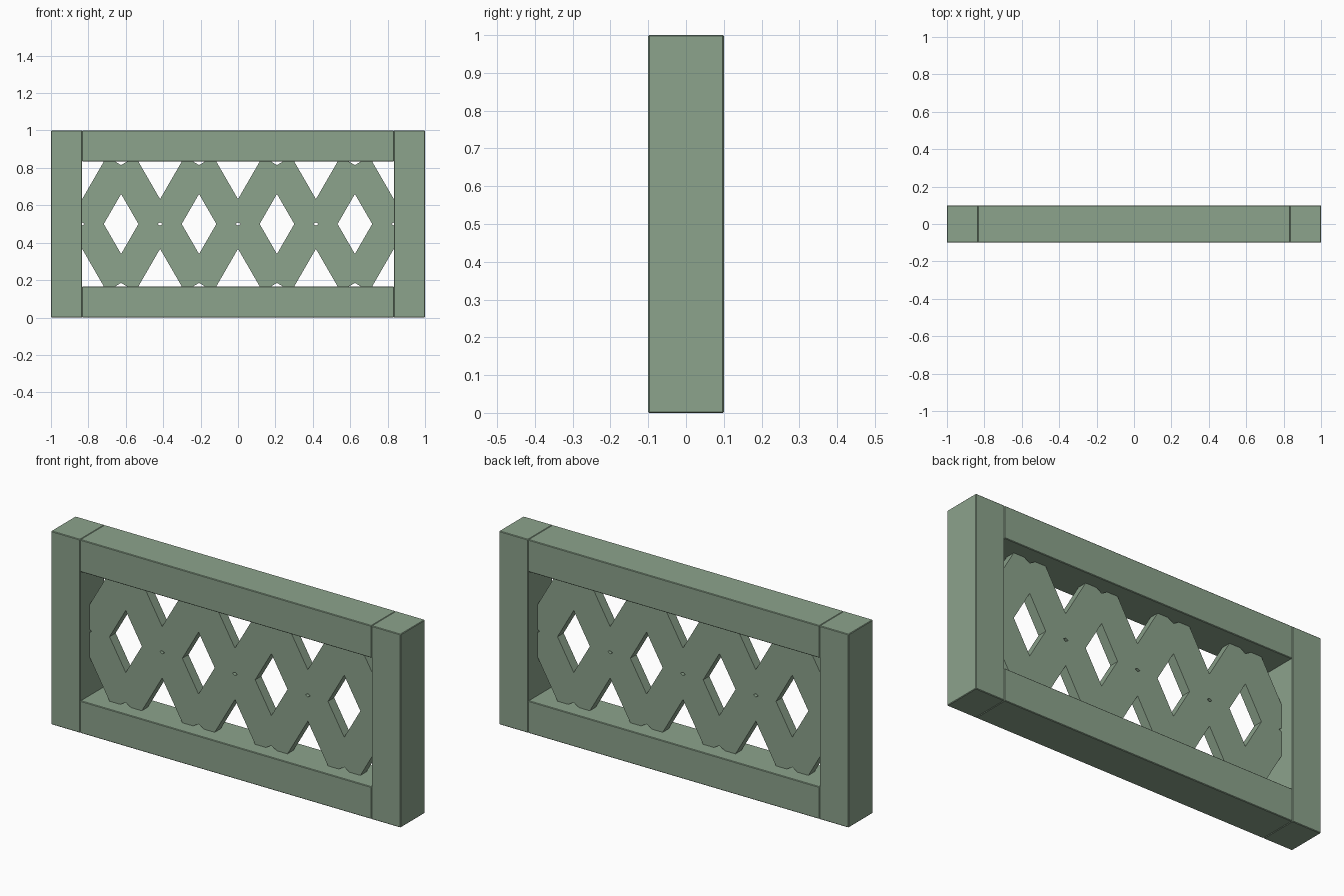
import bpy, math
from mathutils import Matrix, Vector

if "Cube" in bpy.data.objects:
    bpy.data.objects.remove(bpy.data.objects["Cube"])

mat = bpy.data.materials.new("sage green")
mat.diffuse_color = (0.262, 0.366, 0.262, 1)
mat.use_nodes = True
mat.node_tree.nodes["Principled BSDF"].inputs["Base Color"].default_value = mat.diffuse_color

T = 1 / 6            # width of posts, rails and lattice strips
CELL = (2 - 2 * T) / 4


def box(name, centre, size, angle=0, bevel=0.0):
    bpy.ops.mesh.primitive_cube_add(size=1)
    ob = bpy.context.object
    ob.name = name
    ob.data.transform(Matrix.Diagonal((*size, 1)))
    ob.data.transform(Matrix.Rotation(angle, 4, 'Y'))
    ob.location = centre
    ob.data.materials.append(mat)
    if bevel:
        m = ob.modifiers.new("edge", 'BEVEL')
        m.width = bevel
        m.segments = 1
    return ob


# frame: two full-height posts with rails between them
for s, side in ((-1, "left"), (1, "right")):
    box(side + "_post", (s * (1 - T / 2), 0, 0.5), (T, 0.2, 1), bevel=0.003)
for z, side in ((T / 2, "bottom"), (1 - T / 2, "top")):
    box(side + "_rail", (0, 0, z), (2 - 2 * T, 0.2, T), bevel=0.003)

# lattice: four slanted strips make one diamond cell, ends buried in the frame
for i in range(4):
    cx = (i - 1.5) * CELL
    for sx in (-1, 1):
        for sz in (-1, 1):
            box("lattice_strip", (cx + sx * 0.0976, 0, 0.5 + sz * 0.158),
                (T, 0.05, 0.37), -sx * sz * math.radians(30))
